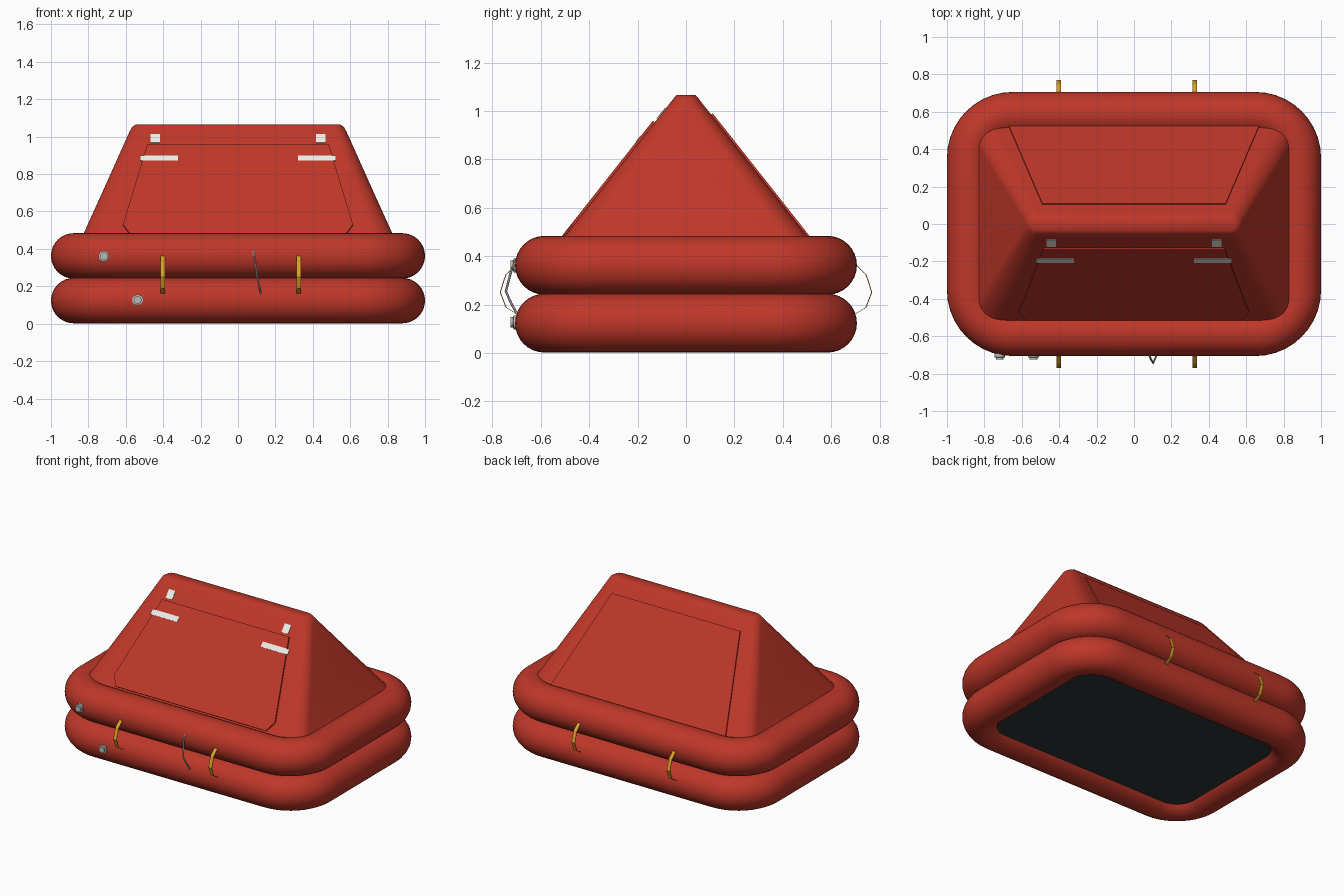
import bpy, bmesh, math
from mathutils import Vector

if "Cube" in bpy.data.objects:
    bpy.data.objects.remove(bpy.data.objects["Cube"])


def material(name, rgb):
    m = bpy.data.materials.new(name)
    m.diffuse_color = (*rgb, 1)
    m.use_nodes = True
    m.node_tree.nodes["Principled BSDF"].inputs["Base Color"].default_value = m.diffuse_color
    return m


RED = material("red fabric", (0.52, 0.038, 0.022))
DARK = material("dark rubber", (0.025, 0.035, 0.037))
YELLOW = material("yellow webbing", (0.70, 0.36, 0.02))
SILVER = material("reflective tape", (0.85, 0.85, 0.82))
GREY = material("grey metal", (0.50, 0.50, 0.49))


def make(name, verts, faces, mat, smooth=None):
    me = bpy.data.meshes.new(name)
    me.from_pydata([tuple(v) for v in verts], [], faces)
    bm = bmesh.new()
    bm.from_mesh(me)
    bmesh.ops.recalc_face_normals(bm, faces=bm.faces)
    bm.to_mesh(me)
    bm.free()
    me.materials.append(mat)
    ob = bpy.data.objects.new(name, me)
    bpy.context.collection.objects.link(ob)
    if smooth:
        bpy.ops.object.select_all(action='DESELECT')
        ob.select_set(True)
        bpy.context.view_layer.objects.active = ob
        bpy.ops.object.shade_smooth_by_angle(angle=math.radians(smooth))
    return ob


def rounded_rect(hx, hy, r, z, seg=10):
    pts = []
    for k, (sx, sy) in enumerate(((1, 1), (-1, 1), (-1, -1), (1, -1))):
        for i in range(seg + 1):
            a = math.pi / 2 * (k + i / seg)
            pts.append(Vector((sx * (hx - r) + r * math.cos(a),
                               sy * (hy - r) + r * math.sin(a), z)))
    return pts


def loft(name, rings, mat, closed=False, cap=False, smooth=50):
    n, m = len(rings[0]), len(rings)
    faces = [(j * n + i, j * n + (i + 1) % n,
              (j + 1) % m * n + (i + 1) % n, (j + 1) % m * n + i)
             for j in range(m if closed else m - 1) for i in range(n)]
    if cap:
        faces += [tuple(range((m - 1) * n, m * n))]
    return make(name, [p for r in rings for p in r], faces, mat, smooth)


def slab(name, base, offset, mat):
    # thin prism: polygon pushed along an offset
    n = len(base)
    faces = [tuple(range(n)), tuple(range(n, 2 * n))]
    faces += [(i, (i + 1) % n, n + (i + 1) % n, n + i) for i in range(n)]
    return make(name, list(base) + [p + offset for p in base], faces, mat)


# Two stacked buoyancy tubes
R = 0.1215
for name, zc in (("lower_tube", 0.1235), ("upper_tube", 0.3625)):
    rings = []
    for k in range(32):
        a = 2 * math.pi * k / 32
        d = R * math.cos(a)
        rings.append(rounded_rect(0.8785 + d, 0.5845 + d, 0.23 + d,
                                  zc + R * math.sin(a)))
    loft(name, rings, RED, closed=True, smooth=60)

# Floor
slab("floor", rounded_rect(0.83, 0.535, 0.18, 0.05), Vector((0, 0, 0.012)), DARK)

# Tent canopy
loft("canopy", [rounded_rect(*a) for a in (
    (0.865, 0.565, 0.11, 0.40), (0.824, 0.499, 0.10, 0.485),
    (0.701, 0.284, 0.085, 0.757), (0.581, 0.072, 0.06, 1.025),
    (0.566, 0.051, 0.05, 1.052), (0.545, 0.037, 0.036, 1.066))],
    RED, cap=True, smooth=60)


def on_slope(side, pts, lift):
    # place (x, z) points on the front (-1) or back (+1) canopy slope
    n = Vector((0, side, 0.79)).normalized()
    return [Vector((x, side * (0.499 - (z - 0.485) * 0.79), z)) + n * lift
            for x, z in pts], n


def patch(name, side, pts, lift, thick, mat):
    base, n = on_slope(side, pts, lift)
    slab(name, base, n * thick, mat)


# Door panels
patch("front_door", -1, [(-0.485, 0.953), (0.485, 0.953), (0.615, 0.525),
      (0.575, 0.472), (-0.575, 0.472), (-0.615, 0.525)], -0.002, 0.012, RED)
patch("back_door", 1, [(-0.49, 0.985), (0.49, 0.985), (0.67, 0.455),
      (-0.67, 0.455)], -0.002, 0.010, RED)

# Reflective tapes
for s, side in ((-1, "left"), (1, "right")):
    for kind, x0, x1, z0, z1, lift in (
            ("long", 0.32, 0.525, 0.865, 0.893, 0.009),
            ("short", 0.418, 0.468, 0.965, 1.012, 0.001)):
        patch(f"{side}_{kind}_tape", -1, [(s * x0, z0), (s * x1, z0),
              (s * x1, z1), (s * x0, z1)], lift, 0.003, SILVER)

# Webbing grab straps on both long sides
PROFILE = [(0.700, 0.368), (0.745, 0.325), (0.758, 0.288), (0.769, 0.25),
           (0.745, 0.188), (0.698, 0.160)]
inner = [(y - 0.004, z) for y, z in PROFILE]
for s, side in ((-1, "front"), (1, "back")):
    for x, pos in ((-0.403, "left"), (0.325, "right")):
        n = len(PROFILE)
        rings = [[Vector((x + dx, s * y, z)) for y, z in PROFILE + inner[::-1]]
                 for dx in (-0.0125, 0.0125)]
        faces = [(i, (i + 1) % (2 * n), 2 * n + (i + 1) % (2 * n), 2 * n + i)
                 for i in range(2 * n)]
        for o in (0, 2 * n):
            faces += [(o + i, o + i + 1, o + 2 * n - 2 - i, o + 2 * n - 1 - i)
                      for i in range(n - 1)]
        make(f"{side}_{pos}_strap", rings[0] + rings[1], faces, YELLOW)

# Painter cord on the front
cord = [(0.080, -0.698, 0.392), (0.090, -0.722, 0.340), (0.102, -0.744, 0.255),
        (0.112, -0.722, 0.205), (0.122, -0.698, 0.162)]
rings = []
for i, p in enumerate(cord):
    t = (Vector(cord[min(i + 1, 4)]) - Vector(cord[max(i - 1, 0)])).normalized()
    u = t.cross(Vector((1, 0, 0))).normalized()
    v = t.cross(u)
    rings.append([Vector(p) + 0.005 * (u * math.cos(a) + v * math.sin(a))
                  for a in (math.pi / 3 * k for k in range(6))])
loft("painter_cord", rings, GREY, cap=True)

# Inflation valves: stepped caps
for name, x, z in (("upper_valve", -0.718, 0.361), ("lower_valve", -0.537, 0.127)):
    steps = [(0.029, -0.690), (0.029, -0.712), (0.021, -0.714), (0.021, -0.724)]
    loft(name, [[Vector((x + r * math.cos(a), y, z + r * math.sin(a)))
                 for a in (math.pi / 8 * k for k in range(16))]
                for r, y in steps], GREY, cap=True, smooth=30)
